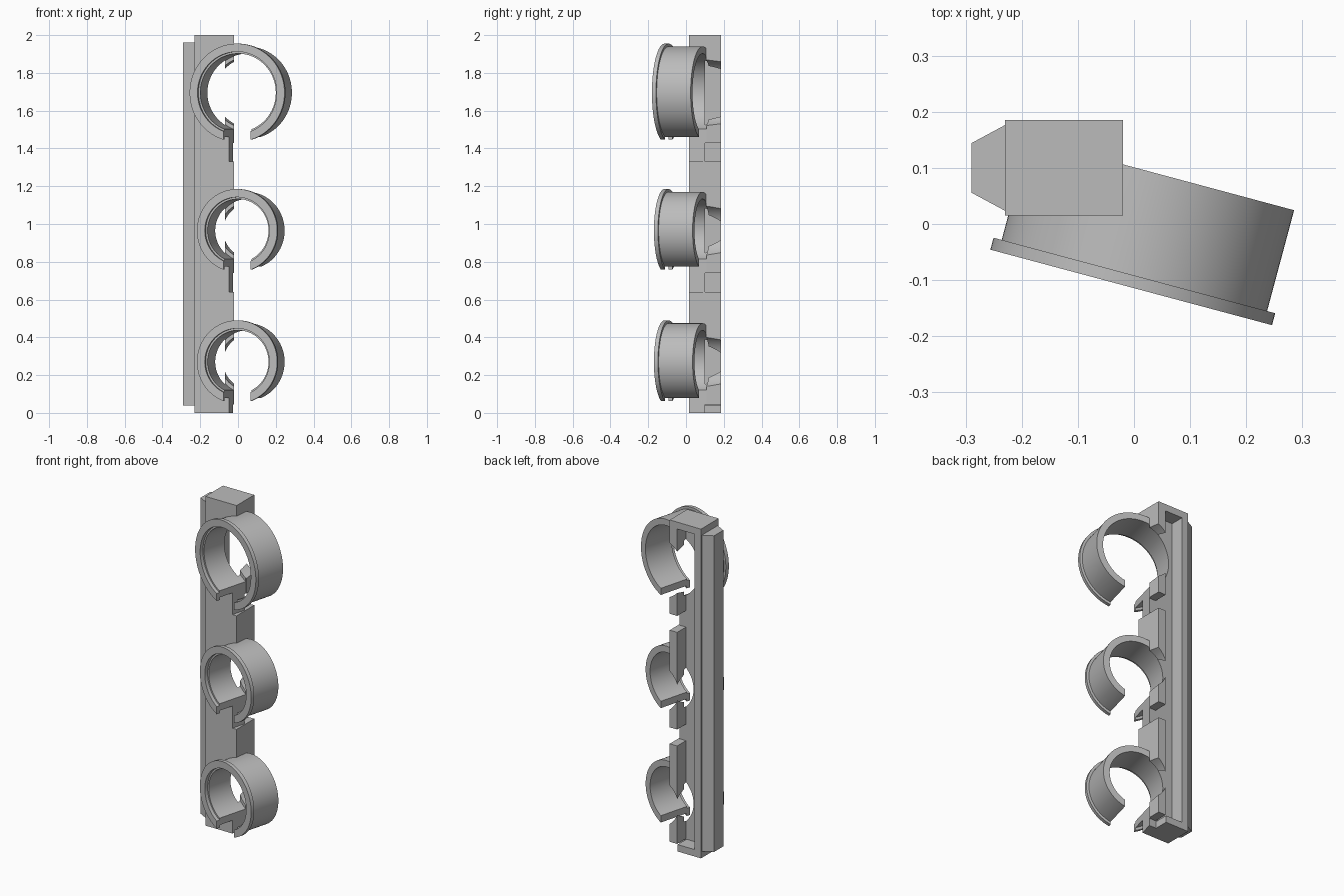
import bpy, bmesh, math
from mathutils import Matrix, Vector

cube = bpy.data.objects.get("Cube")
if cube:
    bpy.data.objects.remove(cube, do_unlink=True)

grey = bpy.data.materials.new("light grey plastic")
grey.use_nodes = True
COLOUR = (0.5, 0.5, 0.5, 1)
grey.diffuse_color = COLOUR
grey.node_tree.nodes["Principled BSDF"].inputs["Base Color"].default_value = COLOUR


# Closed solid through a row of matching rings, capped at both ends
def loft(name, rings, frame=Matrix()):
    bm = bmesh.new()
    loops = [[bm.verts.new(p) for p in ring] for ring in rings]
    count = len(loops[0])
    for a, b in zip(loops, loops[1:]):
        for i in range(count):
            j = (i + 1) % count
            bm.faces.new((a[i], a[j], b[j], b[i]))
    bm.faces.new(loops[0][::-1])
    bm.faces.new(loops[-1])
    bm.transform(frame)
    bmesh.ops.recalc_face_normals(bm, faces=bm.faces)
    mesh = bpy.data.meshes.new(name)
    bm.to_mesh(mesh)
    bm.free()
    mesh.materials.append(grey)
    obj = bpy.data.objects.new(name, mesh)
    bpy.context.collection.objects.link(obj)
    return obj


def prism(name, outline, low, high, frame=Matrix()):
    return loft(name, [[(x, y, z) for x, y in outline] for z in (low, high)], frame)


def box(name, low, high, frame=Matrix()):
    (x0, y0, z0), (x1, y1, z1) = low, high
    return prism(name, [(x0, y0), (x1, y0), (x1, y1), (x0, y1)], z0, z1, frame)


# Turned solid around local y, from (radius, y) points
def lathe(name, profile, frame, sides=96):
    turns = [2 * math.pi * (i + 0.5) / sides for i in range(sides)]
    rings = [[(r * math.cos(t), y, r * math.sin(t)) for t in turns] for r, y in profile]
    return loft(name, rings, frame)


def combine(target, tool, operation):
    mod = target.modifiers.new(operation.lower(), "BOOLEAN")
    mod.operation, mod.solver, mod.object = operation, "EXACT", tool
    bpy.context.view_layer.update()
    bpy.context.view_layer.objects.active = target
    bpy.ops.object.modifier_apply(modifier=mod.name)
    bpy.data.objects.remove(tool, do_unlink=True)


# Rail with a tapered rib along its outer side
rack = box("clamp_rack", (-0.23, 0.015, 0), (-0.02, 0.185, 2))
rib = prism("side_rib", [(-0.29, 0.056), (-0.225, 0.021), (-0.225, 0.179), (-0.29, 0.144)],
            0.04, 1.96)
combine(rack, rib, "UNION")

# Clamp heights and flange radii; each bore is turned 15 degrees from the rail
TILT = Matrix.Rotation(math.radians(-15), 4, "Z")
clamps = [(Matrix.Translation((-0.005, -0.113, z)) @ TILT, z, radius)
          for z, radius in ((1.695, 0.26), (0.965, 0.22), (0.27, 0.22))]

# Sleeves with front flanges
for frame, z, r in clamps:
    sleeve = lathe("sleeve", [(r, 0), (r, 0.022), (r - 0.015, 0.022), (r - 0.015, 0.208)],
                   frame)
    combine(rack, sleeve, "UNION")

# Channel in the back of the rail
combine(rack, box("channel", (-0.187, 0.1, 0.042), (-0.07, 0.3, 1.958)), "DIFFERENCE")

# Stepped bores, mouth slots and side notches
for frame, z, r in clamps:
    floor = -r - 0.105
    mouth, main, rear = r - 0.043, r - 0.053, r - 0.072
    bore = lathe("bore", [(mouth, -0.05), (mouth, 0.02), (main, 0.02), (main, 0.2085),
                          (rear, 0.2085), (rear, 0.36)], frame)
    combine(rack, bore, "DIFFERENCE")
    slot = box("mouth_slot", (-0.075, -0.08, floor), (0.075, 0.21, -0.1), frame)
    combine(rack, slot, "DIFFERENCE")
    notch = box("side_notch", (-0.073, 0.1, z + floor), (0.02, 0.25, z + floor + 0.1))
    combine(rack, notch, "DIFFERENCE")

# Smooth the round walls and keep the edges crisp
bpy.ops.object.select_all(action="DESELECT")
rack.select_set(True)
bpy.context.view_layer.objects.active = rack
bpy.ops.object.shade_smooth_by_angle(angle=math.radians(30))
